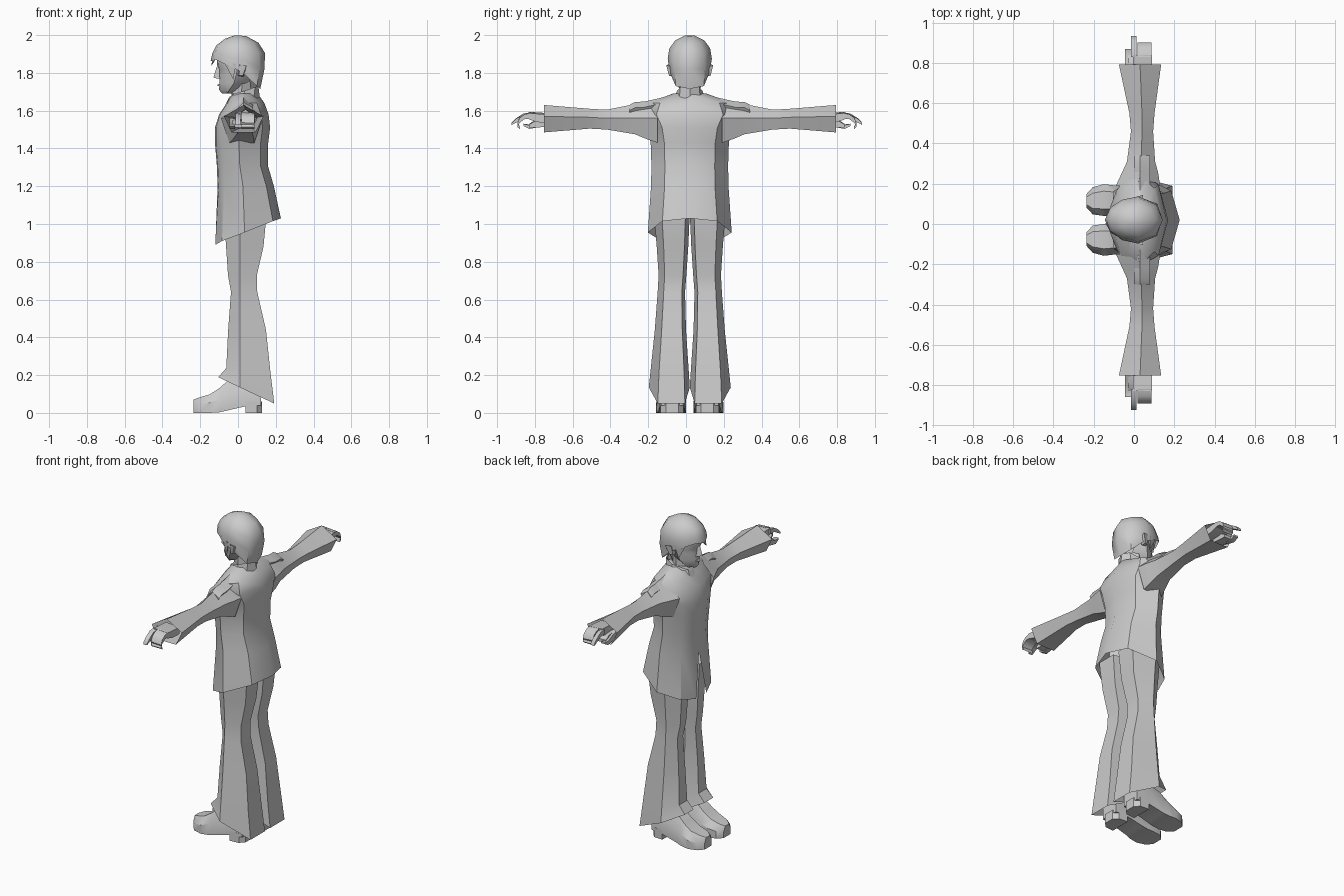
import bpy, bmesh, math
from mathutils import Vector

CY = 0.02  # body centre line in y; the figure faces -x
grey = bpy.data.materials.new("plain grey")
grey.diffuse_color = (0.6, 0.6, 0.6, 1)


def finish(name, bm, angle=35):
    bmesh.ops.recalc_face_normals(bm, faces=bm.faces)
    me = bpy.data.meshes.new(name)
    bm.to_mesh(me)
    bm.free()
    ob = bpy.data.objects.new(name, me)
    bpy.context.collection.objects.link(ob)
    me.materials.append(grey)
    bpy.ops.object.select_all(action='DESELECT')
    ob.select_set(True)
    bpy.context.view_layer.objects.active = ob
    bpy.ops.object.shade_smooth_by_angle(angle=math.radians(angle))
    return ob


def loft(name, rings, side=1, start=True, end=True, dy=0.0, angle=35):
    """Skin closed rings of (x, y, z); side mirrors y about the centre line."""
    bm = bmesh.new()
    vs = [[bm.verts.new((x, CY + side * y + dy, z)) for x, y, z in r] for r in rings]
    n = len(vs[0])
    for a, b in zip(vs, vs[1:]):
        for i in range(n):
            j = (i + 1) % n
            bm.faces.new((a[i], a[j], b[j], b[i]))
    if start:
        bm.faces.new(vs[0])
    if end:
        bm.faces.new(vs[-1])
    return finish(name, bm, angle)


def full(half):
    """Half ring, front centre to back centre, mirrored to a whole ring."""
    return half + [(x, -y, z) for x, y, z in half[-2:0:-1]]


def body_ring(z, front, back, width, corner=0.65):
    m = front + (back - front) * 0.45
    return full([(front, 0, z), (front + 0.005, width * 0.3, z),
                 (front + 0.035, width * corner, z), (m, width, z),
                 (back - 0.04, width * corner, z), (back, 0, z)])


# Jacket body: slanted hem with a notch at the front
hem = full([(-0.105, 0, 1.17), (-0.12, 0.05, 0.89), (-0.085, 0.15, 0.91),
            (0.035, 0.222, 0.955), (0.185, 0.145, 1.015), (0.227, 0, 1.03)])
loft("jacket", [hem,
                body_ring(1.20, -0.108, 0.19, 0.205),
                body_ring(1.31, -0.112, 0.158, 0.203),
                body_ring(1.43, -0.122, 0.16, 0.207),
                body_ring(1.51, -0.122, 0.17, 0.225),
                body_ring(1.58, -0.10, 0.162, 0.245, 0.72),
                body_ring(1.64, -0.06, 0.14, 0.225, 0.7),
                body_ring(1.69, -0.03, 0.105, 0.09)], start=False)

# Standing collar and neck
loft("collar", [body_ring(1.63, -0.068, 0.12, 0.09),
                full([(-0.05, 0, 1.66), (-0.045, 0.025, 1.675), (-0.02, 0.05, 1.69),
                      (0.035, 0.068, 1.705), (0.09, 0.05, 1.725), (0.108, 0, 1.73)])], end=False)
loft("neck", [body_ring(1.60, -0.04, 0.085, 0.05), body_ring(1.78, -0.03, 0.085, 0.05)])

# Head, with the face built from horizontal rings
loft("head", [body_ring(1.692, -0.085, -0.02, 0.03),
              body_ring(1.71, -0.10, 0.02, 0.05),
              body_ring(1.745, -0.098, 0.07, 0.072),
              body_ring(1.79, -0.098, 0.10, 0.085),
              body_ring(1.815, -0.098, 0.11, 0.09),
              body_ring(1.84, -0.11, 0.115, 0.094),
              body_ring(1.89, -0.112, 0.115, 0.094),
              body_ring(1.95, -0.07, 0.08, 0.06)], angle=45)
loft("nose", [[(-0.096, -0.018, 1.767), (-0.096, 0.018, 1.767), (-0.130, 0, 1.775)],
              [(-0.10, -0.007, 1.835), (-0.10, 0.007, 1.835), (-0.113, 0, 1.832)]])
loft("lips", [[(-0.095, -0.025, 1.743), (-0.095, 0.025, 1.743), (-0.109, 0, 1.738)],
              [(-0.09, -0.022, 1.728), (-0.09, 0.022, 1.728), (-0.108, 0, 1.73)]])

# Hair cap: uneven lower edge and a low nape
loft("hair", [
    full([(-0.145, 0, 1.862), (-0.118, 0.062, 1.87), (-0.055, 0.098, 1.84),
          (0.02, 0.106, 1.805), (0.10, 0.075, 1.73), (0.118, 0, 1.715)]),
    full([(-0.137, 0, 1.90), (-0.122, 0.05, 1.905), (-0.06, 0.10, 1.89),
          (0.02, 0.117, 1.875), (0.115, 0.08, 1.82), (0.14, 0, 1.82)]),
    full([(-0.115, 0, 1.945), (-0.105, 0.045, 1.945), (-0.055, 0.085, 1.94),
          (0.02, 0.108, 1.93), (0.11, 0.075, 1.905), (0.143, 0, 1.905)]),
    full([(-0.07, 0, 1.98), (-0.06, 0.035, 1.98), (-0.035, 0.06, 1.975),
          (0.02, 0.077, 1.972), (0.08, 0.055, 1.96), (0.108, 0, 1.96)]),
    full([(-0.02, 0, 1.998), (-0.015, 0.01, 1.998), (-0.005, 0.02, 1.998),
          (0.01, 0.025, 1.998), (0.03, 0.018, 1.995), (0.045, 0, 1.994)])],
     start=False, angle=50)


def spike(name, base, tip):
    """Pointed lock of hair from a triangular base."""
    bm = bmesh.new()
    b = [bm.verts.new((x, CY + y, z)) for x, y, z in base]
    t = bm.verts.new((tip[0], CY + tip[1], tip[2]))
    for i in range(3):
        bm.faces.new((b[i], b[(i + 1) % 3], t))
    bm.faces.new(b)
    finish(name, bm)


spike("nape_lock", [(0.06, -0.06, 1.77), (0.13, 0, 1.77), (0.06, 0.06, 1.77)], (0.07, 0.0, 1.675))
spike("fringe_lock", [(-0.11, -0.06, 1.90), (-0.13, 0.02, 1.90), (-0.10, 0.03, 1.90)], (-0.142, -0.02, 1.835))

# Limbs and ears, one per side
for s, tag in ((1, "left"), (-1, "right")):
    spike("sideburn_" + tag, [(-0.07, s * 0.085, 1.85), (-0.01, s * 0.11, 1.85), (-0.02, s * 0.08, 1.85)],
          (-0.025, s * 0.09, 1.765))
    loft("ear_" + tag, [[(0.0, 0.085, 1.785), (0.03, 0.085, 1.78), (0.04, 0.085, 1.83), (0.005, 0.085, 1.835)],
                        [(0.005, 0.103, 1.785), (0.025, 0.11, 1.785), (0.045, 0.124, 1.84), (0.01, 0.115, 1.845)]], s)

    # Sleeve: five-sided, pinched at the elbow and flared at the cuff
    def sleeve_ring(y, x0, x1, zb, zm, zt):
        c, w = (x0 + x1) / 2, x1 - x0
        return [(c, y, zt), (x0, y, zm), (c - w * 0.3, y, zb), (c + w * 0.3, y, zb), (x1, y, zm)]
    loft("sleeve_" + tag, [sleeve_ring(0.17, -0.09, 0.13, 1.43, 1.56, 1.655),
                           sleeve_ring(0.235, -0.06, 0.12, 1.452, 1.56, 1.65),
                           sleeve_ring(0.29, -0.035, 0.105, 1.475, 1.56, 1.635),
                           sleeve_ring(0.44, -0.015, 0.095, 1.50, 1.56, 1.605),
                           sleeve_ring(0.53, -0.023, 0.102, 1.505, 1.565, 1.61),
                           sleeve_ring(0.773, -0.075, 0.135, 1.485, 1.57, 1.63)], s, end=False)
    # Shoulder pad bump
    loft("shoulder_pad_" + tag, [body and [(0.0, y, z), (0.03, y, z + 0.03), (0.08, y, z), (0.04, y, z - 0.06)]
                                 for body, y, z in ((1, 0.08, 1.655), (1, 0.24, 1.618), (1, 0.29, 1.616), (1, 0.32, 1.60))], s)

    # Hand: curled strips of (y, z, half thickness)
    off = 0.0 if s > 0 else -0.03

    def strip(name, x0, x1, path):
        loft(name + tag, [[(x0, y, z + t), (x1, y, z + t * 0.7), (x1, y, z - t), (x0, y, z - t)]
                          for y, z, t in path], s, dy=off, angle=50)
    strip("palm_", -0.005, 0.09, [(0.70, 1.56, 0.025), (0.775, 1.565, 0.026), (0.82, 1.573, 0.02)])
    strip("fingers_", 0.018, 0.088, [(0.81, 1.575, 0.018), (0.845, 1.57, 0.015), (0.872, 1.55, 0.015),
                                     (0.882, 1.525, 0.012), (0.87, 1.51, 0.007)])
    strip("index_finger_", -0.014, 0.012, [(0.81, 1.575, 0.015), (0.85, 1.572, 0.013),
                                           (0.89, 1.548, 0.012), (0.913, 1.53, 0.006)])
    strip("thumb_", -0.045, -0.015, [(0.73, 1.545, 0.018), (0.775, 1.53, 0.018), (0.82, 1.515, 0.012), (0.85, 1.525, 0.006)])
    strip("thumb_base_", -0.03, 0.03, [(0.72, 1.535, 0.02), (0.79, 1.53, 0.02), (0.82, 1.52, 0.01)])

    # Trouser leg: flared, hem slants down to the back
    def leg_ring(z, xf, xb, yi, yo, tilt=0.0):
        w = yo - yi
        pts = [(xf, yi + w * 0.25), (xf, yi + w * 0.65), (0.01, yo), (xb, yi + w * 0.78),
               (xb, yi + w * 0.12), (0.01, yi)]
        return [(x, y, z - tilt * (x - 0.01)) for x, y in pts]
    loft("trouser_leg_" + tag, [leg_ring(0.135, -0.105, 0.192, 0.0, 0.217, 0.47),
                                leg_ring(0.23, -0.062, 0.172, 0.006, 0.207, 0.1),
                                leg_ring(0.44, -0.052, 0.148, 0.02, 0.185),
                                leg_ring(0.64, -0.037, 0.102, 0.025, 0.17),
                                leg_ring(0.73, -0.053, 0.10, 0.018, 0.165),
                                leg_ring(0.88, -0.063, 0.135, 0.008, 0.175),
                                leg_ring(1.06, -0.075, 0.152, 0.0, 0.19)], s, start=False)

    # Shoe: sections along x as (x, inner y, outer y, bottom, top)
    sections = [(-0.235, 0.06, 0.13, 0.0, 0.07), (-0.205, 0.028, 0.163, 0.0, 0.082),
                (-0.15, 0.02, 0.178, 0.0, 0.098), (-0.10, 0.022, 0.172, 0.003, 0.13),
                (-0.06, 0.025, 0.165, 0.012, 0.165), (0.04, 0.028, 0.16, 0.035, 0.19),
                (0.122, 0.035, 0.152, 0.04, 0.17)]
    loft("shoe_" + tag, [[(x, a, b), (x, c, b), (x, c, b + (t - b) * 0.55), (x, c - (c - a) * 0.22, t),
                          (x, a + (c - a) * 0.22, t), (x, a, b + (t - b) * 0.55)]
                         for x, a, c, b, t in sections], s)
    loft("shoe_heel_" + tag, [[(0.04, 0.028, z), (0.04, 0.16, z), (0.10, 0.155, z), (0.127, 0.125, z),
                               (0.127, 0.06, z), (0.10, 0.033, z)] for z in (0.0, 0.06)], s)
